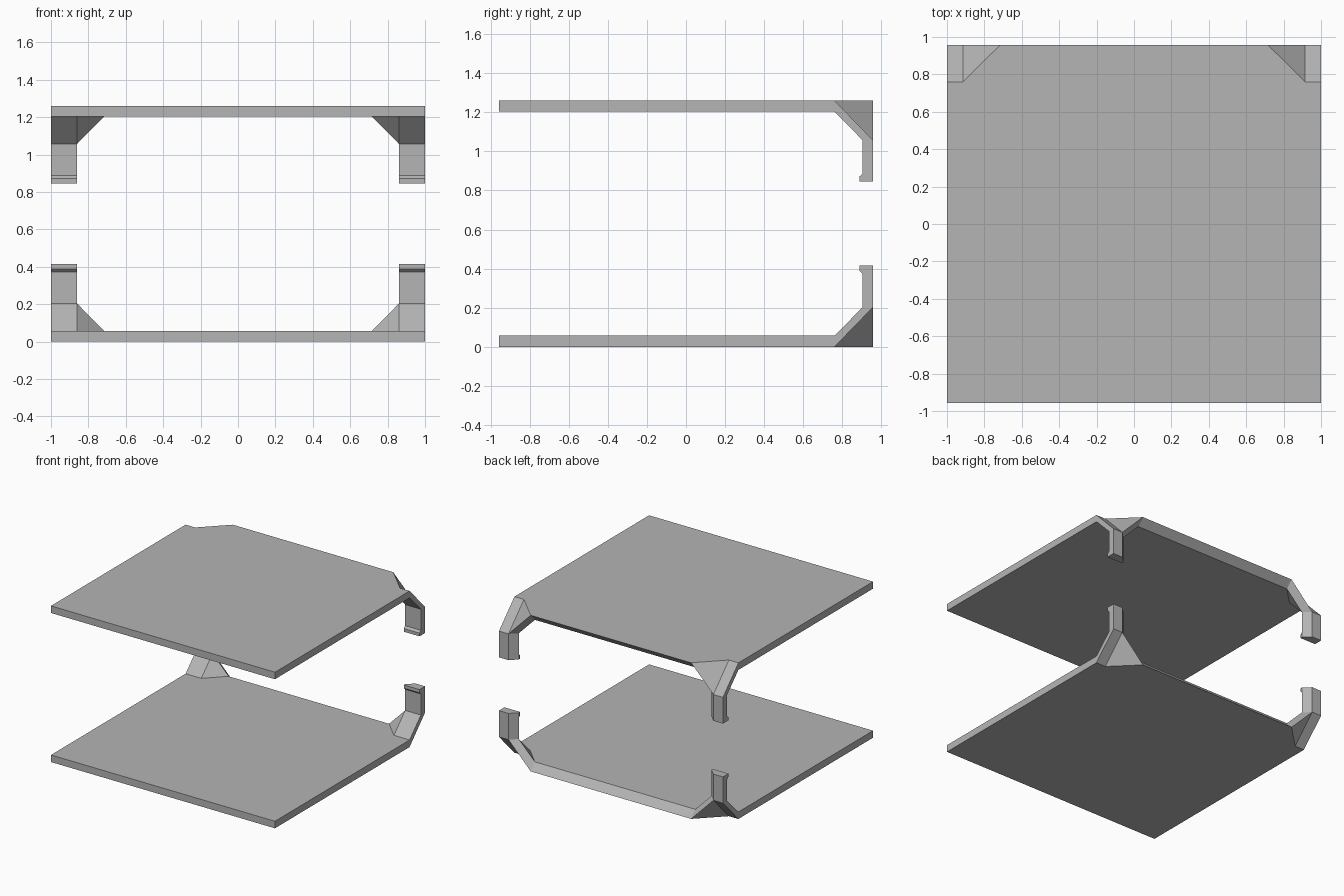
import bpy, bmesh

if "Cube" in bpy.data.objects:
    bpy.data.objects.remove(bpy.data.objects["Cube"])

HEIGHT = 1.26
T = 0.057                    # plate thickness
YB, YI, YK = 0.957, 0.904, 0.76   # back, inner back, start of corner slope
XO, XI, XG = 0.915, 0.86, 0.716   # outer/inner arm side, gusset end
ZK, ZT = 0.203, 0.415        # arm knee, arm top

grey = bpy.data.materials.new("mid_grey")
grey.diffuse_color = (0.46, 0.46, 0.46, 1)
grey.use_nodes = True
grey.node_tree.nodes["Principled BSDF"].inputs["Base Color"].default_value = grey.diffuse_color


def corner_tray(name, flip):
    """Half of a plate with one hooked corner arm; mirrored across x."""
    outer = [(0, -YB, 0), (1, -YB, 0), (1, YK, 0), (XO, YK, 0), (XG, YB, 0),
             (0, YB, 0), (1, YB, ZK), (XO, YB, ZK), (1, YB, ZT), (XO, YB, ZT)]
    inner = [(0, -YB, T), (1, -YB, T), (1, YK, T), (XI, YK, T), (XG, YI, T),
             (0, YI, T), (1, YI, ZK), (XI, YI, ZK), (1, YI, 0.373), (XI, YI, 0.373)]
    # hook lip at the arm tip
    lip = [(1, 0.887, 0.389), (XI, 0.887, 0.389), (1, 0.887, ZT),
           (XI, 0.887, ZT), (XI, YI, ZT)]
    bm = bmesh.new()

    def add(points):
        return [bm.verts.new((x, y, HEIGHT - z if flip else z)) for x, y, z in points]

    o, i, l = add(outer), add(inner), add(lip)
    # plate, slope, gusset and arm on both skins
    for skin in (o, i):
        for f in ((0, 1, 2, 3, 4, 5), (2, 6, 7, 3), (3, 7, 4), (6, 8, 9, 7)):
            bm.faces.new([skin[k] for k in f])
    # rims joining the skins
    for a, b in ((0, 1), (1, 2), (2, 6), (7, 4), (4, 5)):
        bm.faces.new((o[a], o[b], i[b], i[a]))
    # arm sides, lip and tip
    bm.faces.new((o[6], o[8], l[2], l[0], i[8], i[6]))
    bm.faces.new((o[7], o[9], l[4], i[9], i[7]))
    bm.faces.new((l[4], l[3], l[1], i[9]))
    bm.faces.new((i[8], i[9], l[1], l[0]))
    bm.faces.new((l[0], l[1], l[3], l[2]))
    bm.faces.new((o[8], o[9], l[4], l[3], l[2]))
    bmesh.ops.recalc_face_normals(bm, faces=bm.faces)
    # the half is open at x = 0, so check orientation by the outer plate skin
    bm.faces.ensure_lookup_table()
    bm.normal_update()
    if (bm.faces[0].normal.z > 0) != flip:
        bmesh.ops.reverse_faces(bm, faces=bm.faces)
    mesh = bpy.data.meshes.new(name)
    bm.to_mesh(mesh)
    bm.free()
    mesh.materials.append(grey)
    ob = bpy.data.objects.new(name, mesh)
    bpy.context.collection.objects.link(ob)
    mod = ob.modifiers.new("mirror", 'MIRROR')
    mod.use_axis[0] = True
    mod.use_clip = True


corner_tray("bottom_plate", False)
corner_tray("top_plate", True)
